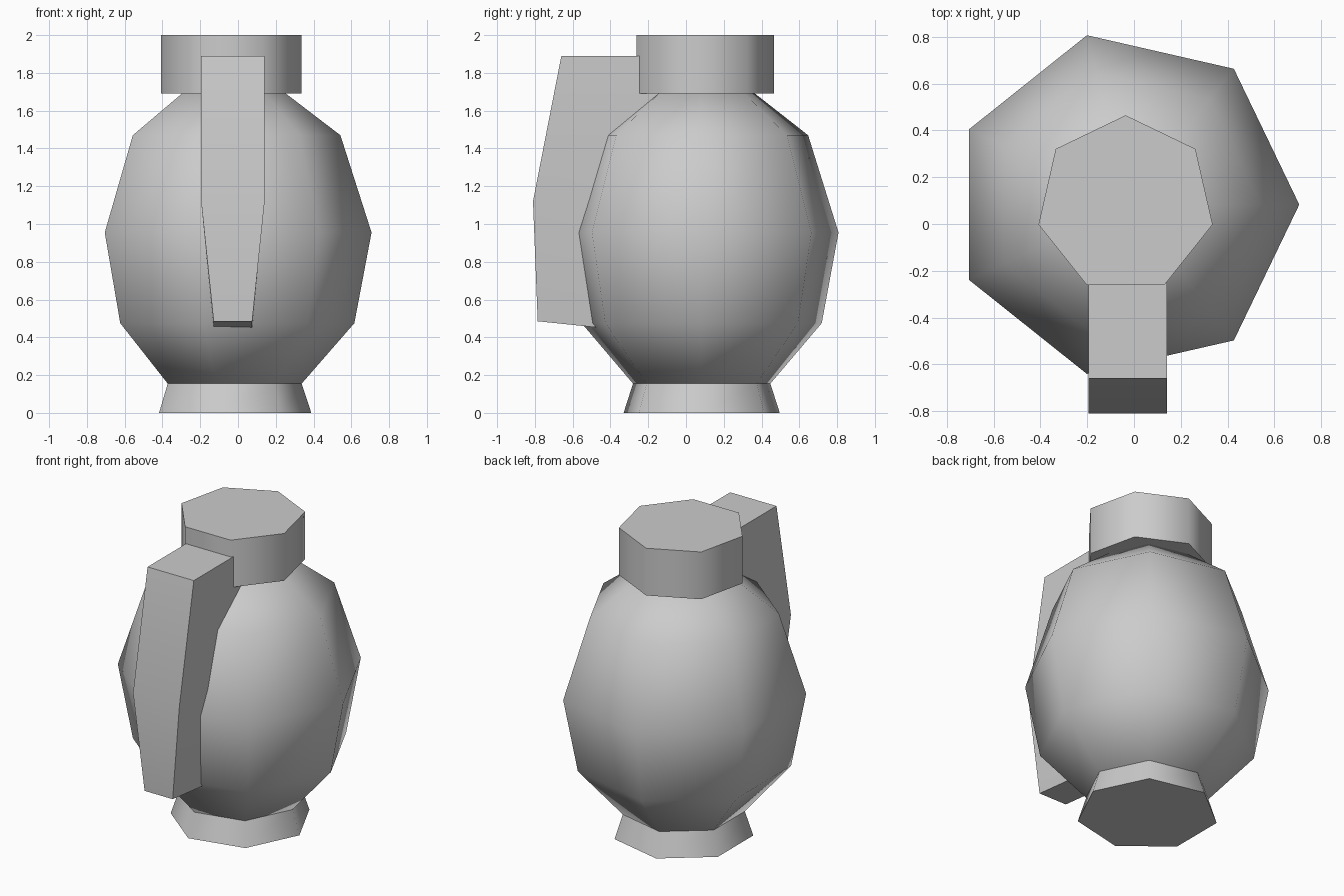
import bpy, bmesh, math

if "Cube" in bpy.data.objects:
    bpy.data.objects.remove(bpy.data.objects["Cube"], do_unlink=True)

grey = bpy.data.materials.new("plain_grey")
grey.use_nodes = True
grey.diffuse_color = (0.6, 0.6, 0.6, 1)
grey.node_tree.nodes["Principled BSDF"].inputs["Base Color"].default_value = (0.6, 0.6, 0.6, 1)

SIDES = 7
AXIS = (-0.036, 0.083)  # shared centre of the turned parts


def loft(name, rings):
    """Skin a stack of equal closed rings and cap both ends."""
    bm = bmesh.new()
    loops = [[bm.verts.new(p) for p in ring] for ring in rings]
    n = len(loops[0])
    for a, b in zip(loops, loops[1:]):
        for i in range(n):
            j = (i + 1) % n
            bm.faces.new((a[i], a[j], b[j], b[i]))
    bm.faces.new(loops[0][::-1])
    bm.faces.new(loops[-1])
    bmesh.ops.recalc_face_normals(bm, faces=bm.faces)
    mesh = bpy.data.meshes.new(name)
    bm.to_mesh(mesh)
    bm.free()
    obj = bpy.data.objects.new(name, mesh)
    bpy.context.collection.objects.link(obj)
    mesh.materials.append(grey)
    bpy.ops.object.select_all(action="DESELECT")
    obj.select_set(True)
    bpy.context.view_layer.objects.active = obj
    bpy.ops.object.shade_smooth_by_angle(angle=math.radians(60))
    return obj


def turned(name, profile, start=0.0):
    """Seven-sided turned part from (radius, height) pairs."""
    angles = [start + math.tau * i / SIDES for i in range(SIDES)]
    return loft(name, [[(AXIS[0] + r * math.cos(a), AXIS[1] + r * math.sin(a), z)
                        for a in angles] for r, z in profile])


# Turned parts: foot, bulging body and lid
turned("foot", [(0.424, 0), (0.373, 0.155)])
turned("body", [(0.373, 0.155), (0.652, 0.475), (0.743, 0.955),
                (0.578, 1.47), (0.29, 1.69)])
turned("lid", [(0.382, 1.69), (0.382, 2.0)], math.pi / 2)

# Front handle: half width, outer (y, z), inner (y, z) at each section
sections = [(0.102, (-0.785, 0.485), (-0.35, 0.44)),
            (0.168, (-0.81, 1.12), (-0.25, 1.12)),
            (0.168, (-0.66, 1.89), (0.0, 1.89))]
MID = -0.027
loft("handle", [[(MID - w, *outer), (MID + w, *outer),
                 (MID + w, *inner), (MID - w, *inner)]
                for w, outer, inner in sections])
